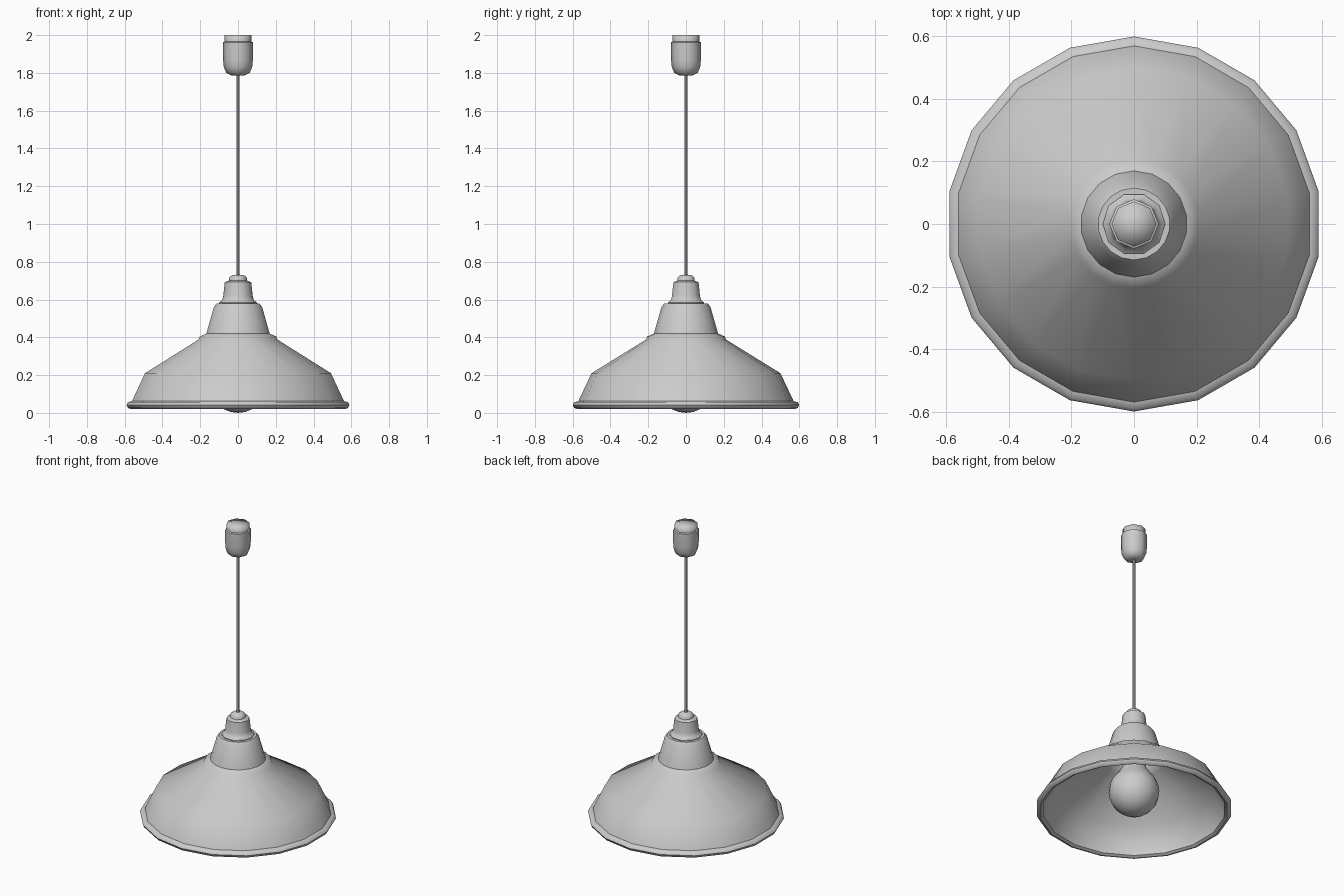
import bpy, bmesh, math

if "Cube" in bpy.data.objects:
    bpy.data.objects.remove(bpy.data.objects["Cube"])

grey = bpy.data.materials.new("light_grey")
grey.diffuse_color = (0.6, 0.6, 0.6, 1)
grey.use_nodes = True
grey.node_tree.nodes["Principled BSDF"].inputs["Base Color"].default_value = grey.diffuse_color


def lathe(name, profile, sides, start, angle=40):
    """Spin an (r, z) profile around z; a radius of 0 makes a pole."""
    bm = bmesh.new()
    rings = []
    for r, z in profile:
        if r == 0:
            rings.append([bm.verts.new((0, 0, z))] * sides)
        else:
            rings.append([bm.verts.new((r * math.cos(start + math.tau * i / sides),
                                        r * math.sin(start + math.tau * i / sides), z))
                          for i in range(sides)])
    for a, b in zip(rings, rings[1:]):
        for i in range(sides):
            j = (i + 1) % sides
            quad = list(dict.fromkeys((a[i], a[j], b[j], b[i])))
            if len(quad) > 2:
                bm.faces.new(quad)
    bmesh.ops.recalc_face_normals(bm, faces=bm.faces)
    mesh = bpy.data.meshes.new(name)
    bm.to_mesh(mesh)
    bm.free()
    mesh.materials.append(grey)
    ob = bpy.data.objects.new(name, mesh)
    bpy.context.collection.objects.link(ob)
    bpy.ops.object.select_all(action='DESELECT')
    ob.select_set(True)
    bpy.context.view_layer.objects.active = ob
    bpy.ops.object.shade_smooth_by_angle(angle=math.radians(angle))
    return ob


UP = math.pi / 2

# Lampshade: outer skin with rolled rim, then back up the inside
lathe("lampshade", [
    (0, 0.58), (0.115, 0.58), (0.13, 0.56), (0.17, 0.42), (0.205, 0.405), (0.212, 0.388),
    (0.50, 0.21), (0.57, 0.062), (0.592, 0.057), (0.60, 0.042), (0.592, 0.026),
    (0.575, 0.02), (0.558, 0.03), (0.555, 0.06), (0.488, 0.20), (0.20, 0.378),
    (0.16, 0.405), (0.12, 0.55), (0, 0.56)], 18, UP, 50)

# Lamp holder cap on top of the shade
lathe("holder_cap", [
    (0, 0.57), (0.10, 0.57), (0.10, 0.585), (0.083, 0.598), (0.078, 0.62), (0.07, 0.692),
    (0.048, 0.70), (0.046, 0.718), (0.03, 0.73), (0, 0.732)], 10, 0, 50)

# Hanging cord
lathe("cord", [(0, 0.72), (0.009, 0.72), (0.009, 1.80), (0, 1.80)], 8, UP)

# Ceiling cup with a narrower collar
lathe("ceiling_cup", [
    (0, 1.785), (0.035, 1.787), (0.062, 1.80), (0.075, 1.83), (0.079, 1.87), (0.079, 1.962),
    (0.07, 1.966)], 8, UP, 50)
lathe("ceiling_collar", [(0.07, 1.96), (0.072, 2.0), (0, 2.0)], 8, UP, 100)

# Light bulb: round globe tapering into the neck
globe = [(0.155 * math.sin(math.radians(a)), 0.155 - 0.155 * math.cos(math.radians(a)))
         for a in range(0, 136, 15)]
lathe("light_bulb", globe + [(0.075, 0.32), (0.06, 0.38), (0.06, 0.56), (0, 0.56)], 16, UP, 50)
